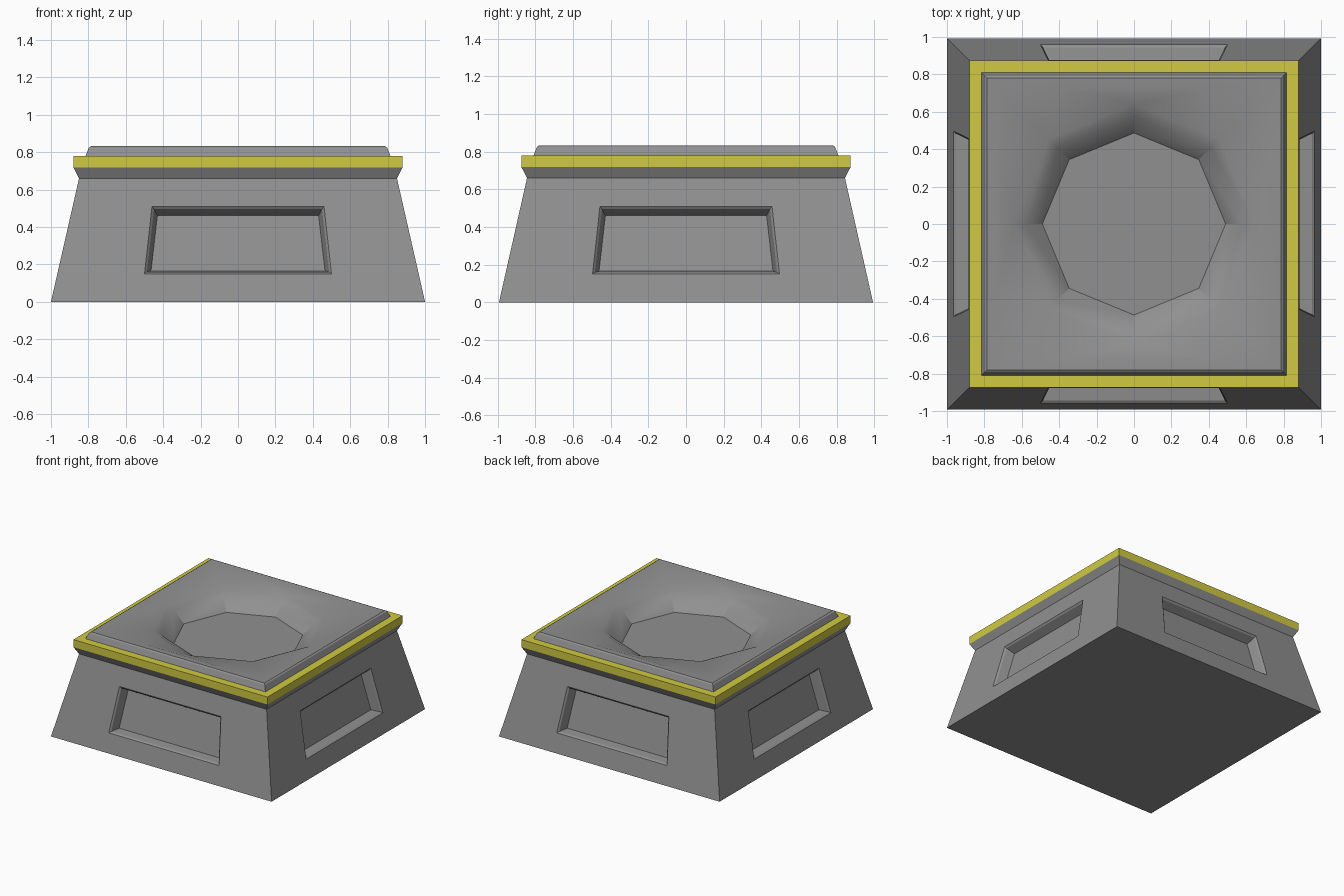
import bpy, bmesh, math
from mathutils import Vector, Matrix

if "Cube" in bpy.data.objects:
    bpy.data.objects.remove(bpy.data.objects["Cube"])

Y_SCALE = 0.993  # footprint is very slightly shallower than wide


def material(name, rgb):
    m = bpy.data.materials.new(name)
    m.diffuse_color = (*rgb, 1)
    m.use_nodes = True
    m.node_tree.nodes["Principled BSDF"].inputs["Base Color"].default_value = m.diffuse_color
    return m


GREY = material("stone grey", (0.28, 0.28, 0.28))
YELLOW = material("trim yellow", (0.63, 0.59, 0.053))


def verts(bm, points):
    return [bm.verts.new(p) for p in points]


def bridge(bm, a, b):
    n = len(a)
    for i in range(n):
        j = (i + 1) % n
        bm.faces.new((a[i], a[j], b[j], b[i]))


def loft(bm, rings):
    for a, b in zip(rings, rings[1:]):
        bridge(bm, a, b)


def finish(bm, name, mat):
    bmesh.ops.remove_doubles(bm, verts=bm.verts, dist=1e-4)
    bmesh.ops.scale(bm, vec=(1, Y_SCALE, 1), verts=bm.verts)
    me = bpy.data.meshes.new(name)
    bm.to_mesh(me)
    bm.free()
    me.materials.append(mat)
    ob = bpy.data.objects.new(name, me)
    bpy.context.collection.objects.link(ob)
    return ob


def square(h, z):
    return [(-h, -h, z), (h, -h, z), (h, h, z), (-h, h, z)]


# Tapered base with a recessed panel on each side
SLOPE = 0.15 / 0.66
ANGLE = math.atan(SLOPE)


def on_side(x, z, depth):
    return Vector((x, -1 + SLOPE * z + depth * math.cos(ANGLE), z - depth * math.sin(ANGLE)))


# bottom half width, top half width, bottom z, top z, depth
PANEL = [(1, 0.85, 0, 0.66, 0), (0.5, 0.46, 0.15, 0.51, 0),
         (0.487, 0.449, 0.162, 0.498, 0.012), (0.465, 0.431, 0.183, 0.478, 0.08)]
bm = bmesh.new()
for k in range(4):
    turn = Matrix.Rotation(k * math.pi / 2, 3, 'Z')
    rings = []
    for w0, w1, z0, z1, d in PANEL:
        pts = [(-w0, z0), (w0, z0), (w1, z1), (-w1, z1)]
        rings.append(verts(bm, [turn @ on_side(x, z, d) for x, z in pts]))
    loft(bm, rings)
    bm.faces.new(rings[-1])
bm.faces.new(list(reversed(verts(bm, square(1, 0)))))
# flared lip under the trim
loft(bm, [verts(bm, square(0.85, 0.66)), verts(bm, square(0.88, 0.718))])
finish(bm, "base", GREY)

# Yellow trim band
bm = bmesh.new()
loft(bm, [verts(bm, square(h, z)) for h, z in ((0.88, 0.718), (0.88, 0.78), (0.80, 0.78))])
finish(bm, "trim_band", YELLOW)


# Cap: bevelled square edge sinking into an octagonal bowl
def square12(h, z):
    k = 0.37
    pts = []
    for i in range(4):
        turn = Matrix.Rotation(i * math.pi / 2, 3, 'Z')
        pts += [turn @ Vector(p) for p in ((-h, -h, z), (-k, -h, z), (k, -h, z))]
    return pts


def octagon(r, z):
    return [(r * math.cos(a), r * math.sin(a), z)
            for a in (math.radians(225 + 45 * i) for i in range(8))]


bm = bmesh.new()
edge = [verts(bm, square12(h, z)) for h, z in ((0.815, 0.78), (0.797, 0.825), (0.785, 0.833), (0.73, 0.83))]
loft(bm, edge)
bowl = [verts(bm, octagon(r, z)) for r, z in ((0.645, 0.798), (0.58, 0.766), (0.49, 0.68))]
loft(bm, bowl)
bm.faces.new(bowl[-1])
s, o = edge[-1], bowl[0]
for i in range(4):
    c, k1, k2, c2 = (s[(3 * i + j) % 12] for j in range(4))
    d, a, d2 = (o[(2 * i + j) % 8] for j in range(3))
    for tri in ((c, k1, d), (k1, a, d), (k1, k2, a), (k2, d2, a), (k2, c2, d2)):
        bm.faces.new(tri)
cap = finish(bm, "bowl_cap", GREY)
bpy.context.view_layer.objects.active = cap
cap.select_set(True)
bpy.ops.object.shade_smooth_by_angle(angle=math.radians(25))
